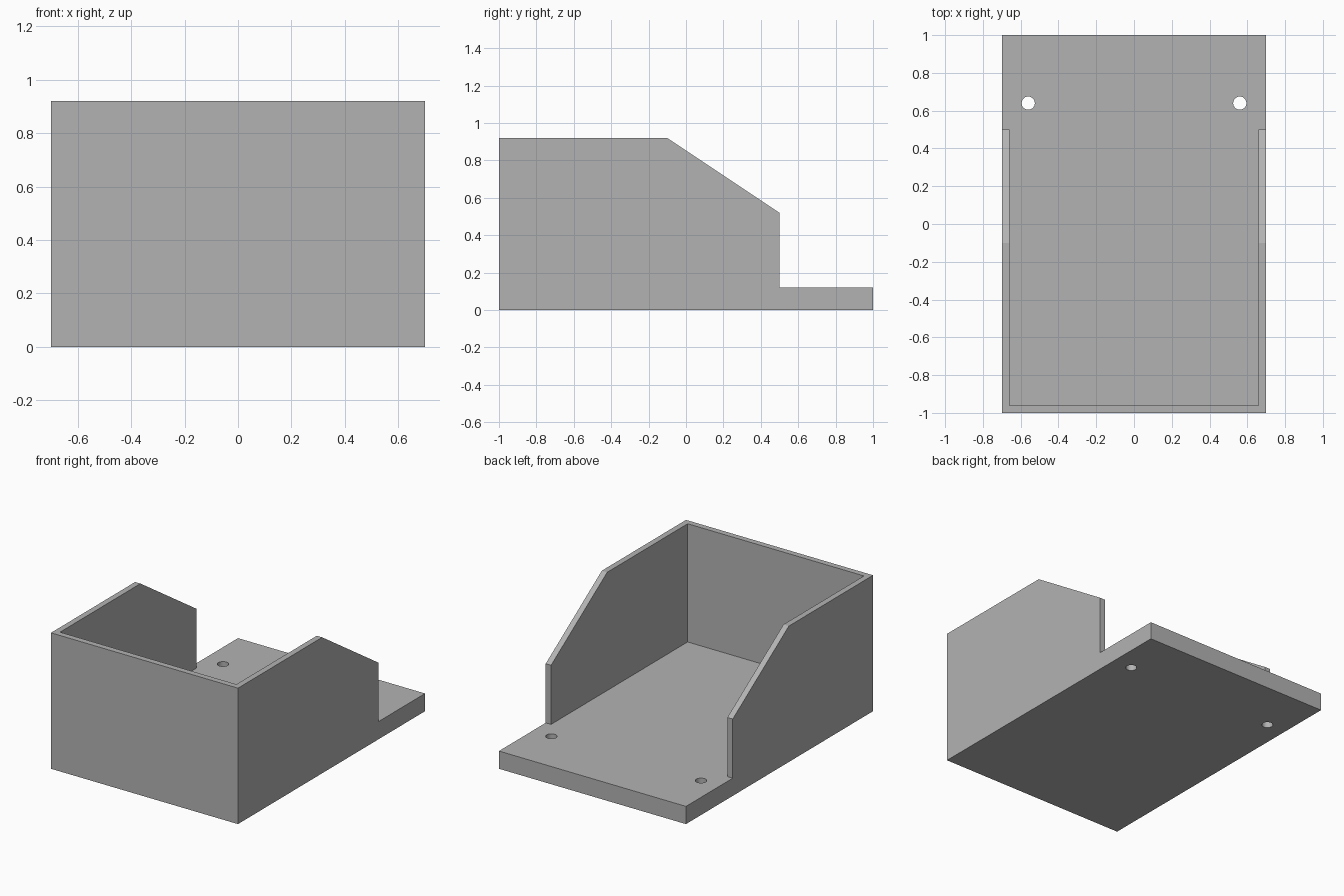
import bpy
import bmesh
import math
from mathutils import Matrix, Vector

if "Cube" in bpy.data.objects:
    bpy.data.objects.remove(bpy.data.objects["Cube"])

HALF_WIDTH, WALL, FLOOR, TOP = 0.70, 0.04, 0.12, 0.92

grey = bpy.data.materials.new("light grey")
grey.use_nodes = True
colour = (0.45, 0.45, 0.45, 1)
grey.diffuse_color = colour
grey.node_tree.nodes["Principled BSDF"].inputs["Base Color"].default_value = colour


def finish(name, bm):
    bmesh.ops.recalc_face_normals(bm, faces=bm.faces)
    mesh = bpy.data.meshes.new(name)
    bm.to_mesh(mesh)
    bm.free()
    mesh.materials.append(grey)
    obj = bpy.data.objects.new(name, mesh)
    bpy.context.collection.objects.link(obj)
    return obj


def extrude_side(name, profile, half_width):
    """Extrude a (y, z) outline across x."""
    bm = bmesh.new()
    face = bm.faces.new([bm.verts.new((-half_width, y, z)) for y, z in profile])
    new = bmesh.ops.extrude_face_region(bm, geom=[face])["geom"]
    verts = [v for v in new if isinstance(v, bmesh.types.BMVert)]
    bmesh.ops.translate(bm, verts=verts, vec=Vector((2 * half_width, 0, 0)))
    return finish(name, bm)


def cut(target, cutter):
    mod = target.modifiers.new("cut", "BOOLEAN")
    mod.operation, mod.solver, mod.object = "DIFFERENCE", "EXACT", cutter
    bpy.context.view_layer.objects.active = target
    bpy.ops.object.modifier_apply(modifier=mod.name)
    bpy.data.objects.remove(cutter)


# Tray body: base plate and sloped side walls share one silhouette
tray = extrude_side("open_tray", [
    (-1, 0), (1, 0), (1, FLOOR), (0.5, FLOOR),
    (0.5, 0.52), (-0.1, TOP), (-1, TOP)], HALF_WIDTH)

# Hollow interior, open at the top and back
inner = -1 + WALL
cut(tray, extrude_side("interior_cutter", [
    (inner, FLOOR), (0.7, FLOOR), (0.7, 1.2), (inner, 1.2)], HALF_WIDTH - WALL))

# Mounting holes through the back of the base plate
for side in (-1, 1):
    bm = bmesh.new()
    bmesh.ops.create_cone(
        bm, cap_ends=True, segments=32, radius1=0.035, radius2=0.035, depth=0.4,
        matrix=Matrix.Translation((side * 0.56, 0.64, FLOOR / 2)))
    cut(tray, finish("hole_cutter", bm))

# Merge coplanar faces left by the cuts, and smooth only the hole walls
bm = bmesh.new()
bm.from_mesh(tray.data)
bmesh.ops.remove_doubles(bm, verts=bm.verts, dist=0.0001)
bmesh.ops.dissolve_limit(bm, angle_limit=math.radians(1), verts=bm.verts, edges=bm.edges)
bm.to_mesh(tray.data)
bm.free()
tray.select_set(True)
bpy.context.view_layer.objects.active = tray
bpy.ops.object.shade_smooth_by_angle(angle=math.radians(30))
